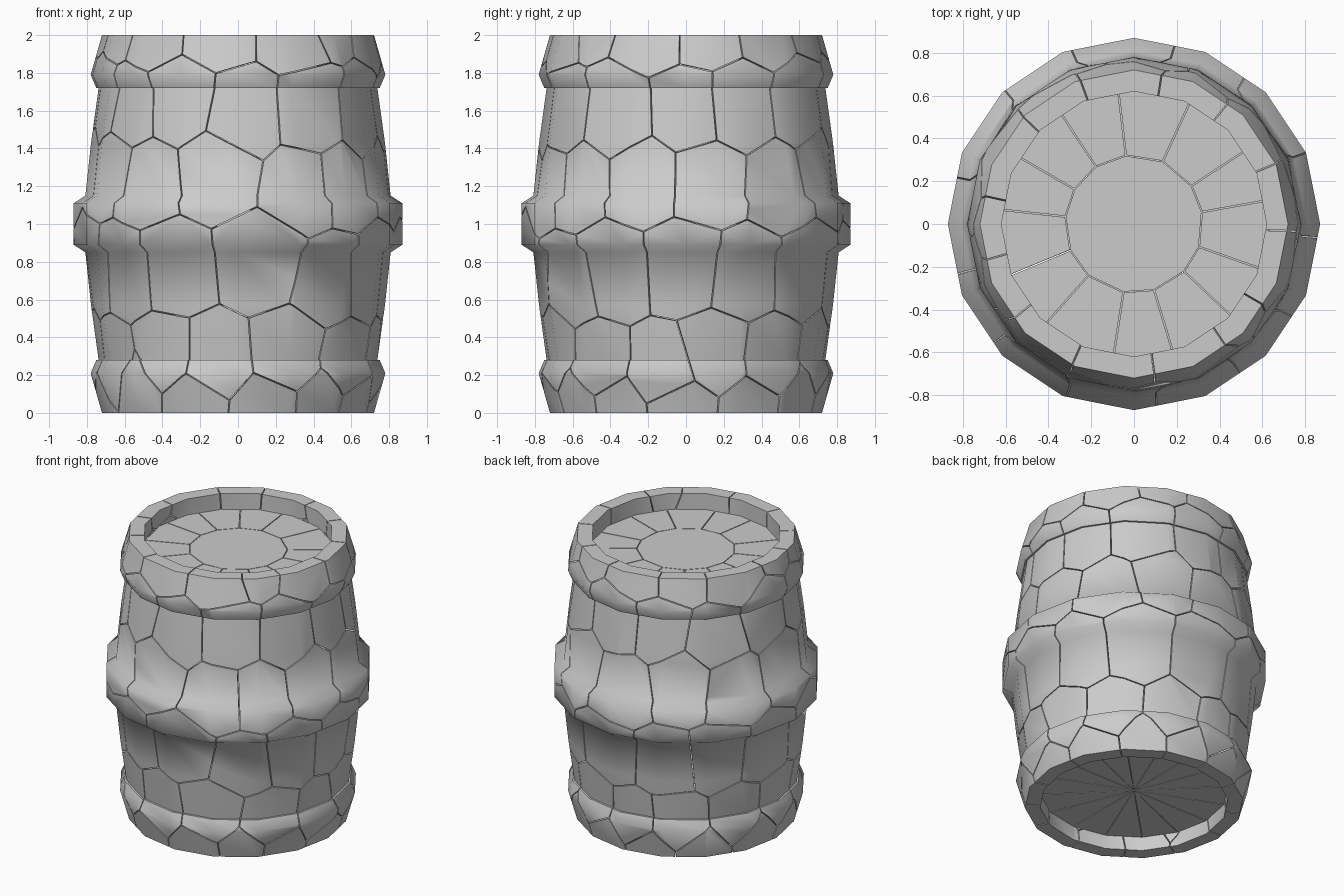
import bpy, bmesh, math, random
from mathutils import Vector

if "Cube" in bpy.data.objects:
    bpy.data.objects.remove(bpy.data.objects["Cube"])

random.seed(7)
SIDES = 16
GAP = 0.003

# Outer half profile (radius, z) mirrored about z = 1, closed by the inner wall
half = [(0.72, 0.0), (0.78, 0.21), (0.75, 0.28), (0.738, 0.281),
        (0.778, 0.57), (0.808, 0.85), (0.87, 0.89)]
profile = half + [(r, 2 - z) for r, z in reversed(half)] + [(0.62, 2.0), (0.62, 0.0)]


def polar(r, a, z):
    return Vector((r * math.cos(a), r * math.sin(a), z))


def lathe_sector(first, count):
    """Closed solid sector of the barrel wall."""
    bm = bmesh.new()
    rings = []
    for i in range(count + 1):
        a = (first + i) * 2 * math.pi / SIDES
        rings.append([bm.verts.new(polar(r, a, z)) for r, z in profile])
    n = len(profile)
    for a, b in zip(rings, rings[1:]):
        for j in range(n):
            k = (j + 1) % n
            bm.faces.new((a[j], b[j], b[k], a[k]))
    bm.faces.new(rings[0])
    bm.faces.new(rings[-1][::-1])
    bmesh.ops.recalc_face_normals(bm, faces=bm.faces)
    return bm


def finish(name, bm):
    me = bpy.data.meshes.new(name)
    bm.to_mesh(me)
    bm.free()
    ob = bpy.data.objects.new(name, me)
    bpy.context.collection.objects.link(ob)
    return ob


# Seeds for the cracked pieces: staggered rows around the wall
seeds = []
for row, z in enumerate((0.06, 0.26, 0.74, 1.24, 1.62, 2.10)):
    count = 13
    for i in range(count):
        a = (i + 0.5 * (row % 2) + random.uniform(-0.2, 0.2)) * 2 * math.pi / count
        seeds.append((a, polar(0.79, a, z + random.uniform(-0.06, 0.06))))

# Cut one piece of wall per seed
wall = bmesh.new()
tmp = bpy.data.meshes.new("piece_tmp")
for angle, p in seeds:
    first = math.floor(angle / (2 * math.pi / SIDES)) - 3
    bm = lathe_sector(first, 7)
    others = sorted((q for _, q in seeds if q is not p), key=lambda q: (q - p).length)
    for q in others[:22]:
        d = (q - p).normalized()
        res = bmesh.ops.bisect_plane(
            bm, geom=bm.verts[:] + bm.edges[:] + bm.faces[:], dist=1e-5,
            plane_co=(p + q) / 2 - d * GAP, plane_no=d, clear_outer=True)
        rim = [e for e in res["geom_cut"]
               if isinstance(e, bmesh.types.BMEdge) and e.is_boundary]
        if rim:
            bmesh.ops.edgeloop_fill(bm, edges=rim)
    if bm.faces:
        bmesh.ops.recalc_face_normals(bm, faces=bm.faces)
        bm.to_mesh(tmp)
        wall.from_mesh(tmp)
    bm.free()
bpy.data.meshes.remove(tmp)
barrel = finish("barrel_wall", wall)
bpy.ops.object.select_all(action='DESELECT')
barrel.select_set(True)
bpy.context.view_layer.objects.active = barrel
bpy.ops.object.shade_smooth_by_angle(angle=math.radians(60))


def slab(bm, outline, z0, z1):
    """Flat plate from a list of (radius, angle) corners."""
    lo = [bm.verts.new(polar(r, a, z0)) for r, a in outline]
    hi = [bm.verts.new(polar(r, a, z1)) for r, a in outline]
    bm.faces.new(lo[::-1])
    bm.faces.new(hi)
    for i in range(len(lo)):
        j = (i + 1) % len(lo)
        bm.faces.new((lo[i], lo[j], hi[j], hi[i]))


def wedges(bm, angles, r0, r1, z0, z1):
    for a, b in zip(angles, angles[1:] + [angles[0] + 2 * math.pi]):
        g0, g1 = min(GAP / r0, (b - a) / 3), GAP / r1
        slab(bm, [(r0, a + g0), (r1, a + g1), (r1, (a + b) / 2),
                  (r1, b - g1), (r0, b - g0)], z0, z1)


# Sunken lid: centre disc with radial boards
lid = bmesh.new()
lid_angles = [(i + 0.35 + random.uniform(-0.15, 0.15)) * 2 * math.pi / 13 for i in range(13)]
slab(lid, [(0.32, a) for a in lid_angles], 1.84, 1.885)
wedges(lid, lid_angles, 0.324, 0.635, 1.84, 1.885)
finish("lid", lid)

# Sunken base: boards fanning from the centre
base = bmesh.new()
wedges(base, [i * 2 * math.pi / SIDES for i in range(SIDES)], 0.006, 0.635, 0.10, 0.14)
finish("base", base)
